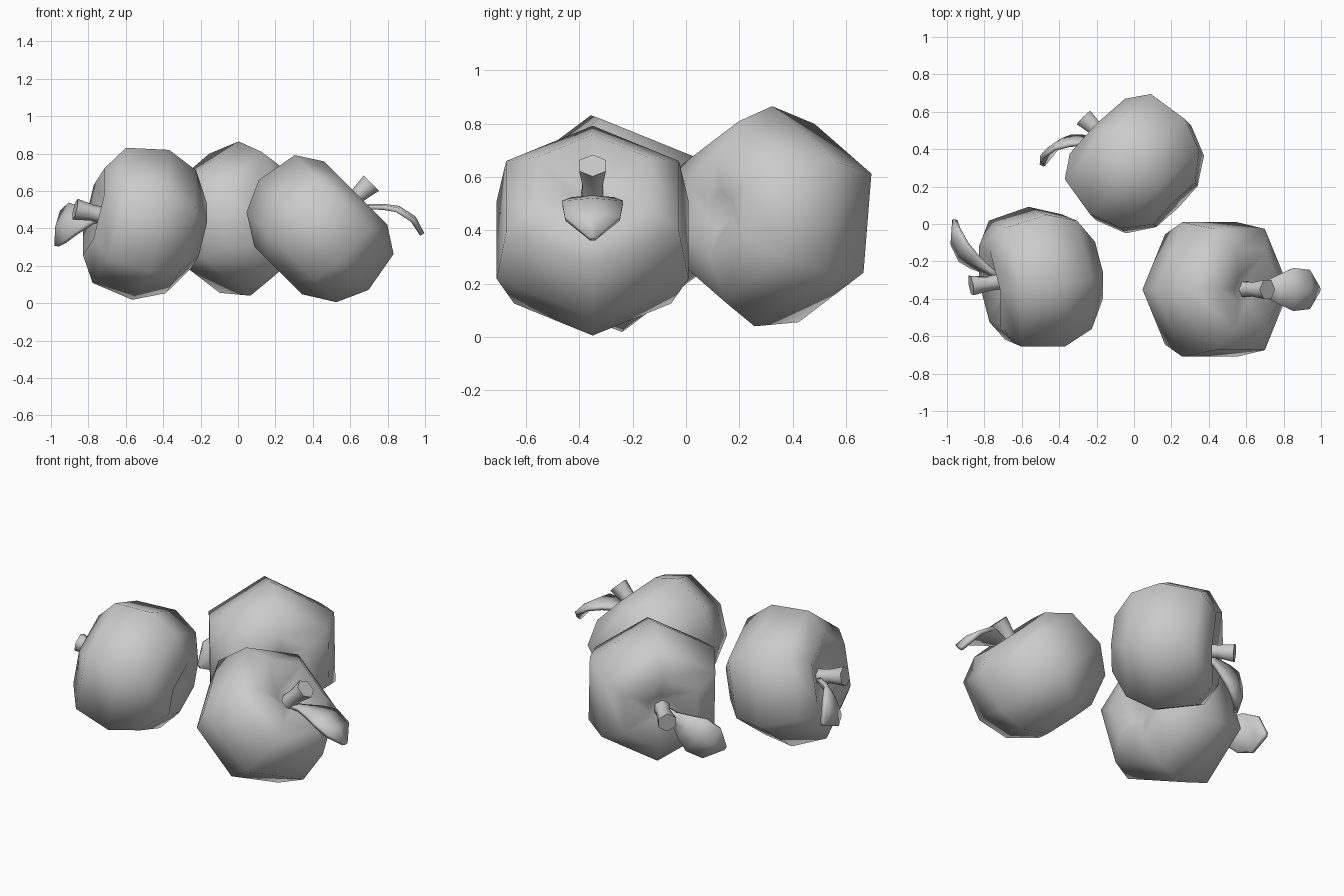
import bpy, bmesh, math
from mathutils import Matrix, Vector

if "Cube" in bpy.data.objects:
    bpy.data.objects.remove(bpy.data.objects["Cube"])

SIDES = 6


def make_object(name, bm, matrix, angle):
    bmesh.ops.recalc_face_normals(bm, faces=bm.faces)
    mesh = bpy.data.meshes.new(name)
    bm.to_mesh(mesh)
    bm.free()
    ob = bpy.data.objects.new(name, mesh)
    bpy.context.collection.objects.link(ob)
    ob.matrix_world = matrix
    bpy.ops.object.select_all(action='DESELECT')
    ob.select_set(True)
    bpy.context.view_layer.objects.active = ob
    bpy.ops.object.shade_smooth_by_angle(angle=math.radians(angle))
    return ob


def lathe(profile):
    """Six-sided closed solid from (radius, height, x offset) rings."""
    bm = bmesh.new()
    rings = []
    for r, z, ox in profile:
        rings.append([bm.verts.new((ox + r * math.cos(i * math.tau / SIDES),
                                    r * math.sin(i * math.tau / SIDES), z))
                      for i in range(SIDES)])
    for a, b in zip(rings, rings[1:]):
        for i in range(SIDES):
            j = (i + 1) % SIDES
            bm.faces.new((a[i], a[j], b[j], b[i]))
    bm.faces.new(rings[0])
    bm.faces.new(rings[-1])
    return bm


def leaf_mesh(stations):
    """Curved strip of (x, z, half width), creased along the middle."""
    bm = bmesh.new()
    rows = [[bm.verts.new((x, s * w, z - abs(s) * w * 0.12)) for s in (-1, 0, 1)]
            for x, z, w in stations]
    for a, b in zip(rows, rows[1:]):
        for i in range(2):
            bm.faces.new((a[i], a[i + 1], b[i + 1], b[i]))
    return bm


BODY = [(0.07, -0.28, 0), (0.18, -0.318, 0), (0.34, -0.218, 0), (0.415, -0.05, 0),
        (0.374, 0.18, 0), (0.24, 0.267, 0), (0.07, 0.20, 0)]
STEM = [(0.05, 0.17, 0.02), (0.043, 0.27, 0.017), (0.058, 0.365, 0.022)]
LEAF = [(0.03, 0.21, 0.02), (0.078, 0.26, 0.03), (0.15, 0.335, 0.08),
        (0.214, 0.384, 0.115), (0.316, 0.405, 0.105), (0.412, 0.375, 0.012)]


def apple(tag, centre, axis, leaf_dir):
    z = Vector(axis).normalized()
    x = Vector(leaf_dir)
    x = (x - z * x.dot(z)).normalized()
    y = z.cross(x)
    m = Matrix.Translation(centre) @ Matrix((x, y, z)).transposed().to_4x4()
    make_object(tag + "_apple_body", lathe(BODY), m, 75)
    make_object(tag + "_apple_stem", lathe(STEM), m, 65)
    leaf = make_object(tag + "_apple_leaf", leaf_mesh(LEAF), m, 40)
    mod = leaf.modifiers.new("thickness", 'SOLIDIFY')
    mod.thickness = 0.025
    mod.offset = -1


# Three tilted apples resting together
apple("right", (0.44, -0.35, 0.40), (0.707, 0, 0.707), (0.707, 0, -0.707))
apple("left", (-0.515, -0.29, 0.43), (-0.96, -0.16, 0.22), (-0.2, 0.9, -0.37))
apple("back", (0.0, 0.325, 0.447), (-0.70, 0.705, -0.11), (-0.6, -0.63, -0.5))
